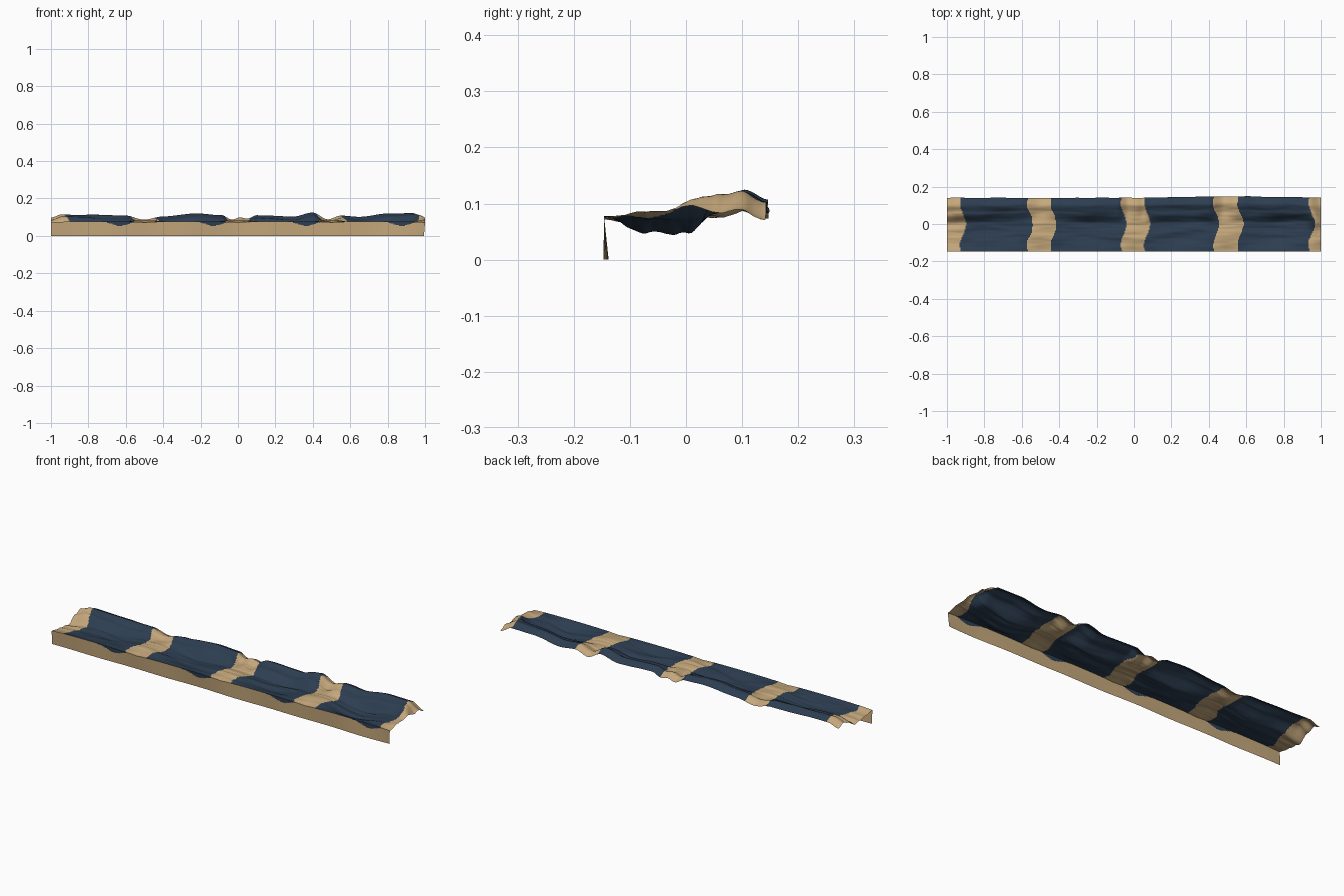
import bpy, bmesh, math
from mathutils import Vector, noise

if "Cube" in bpy.data.objects:
    bpy.data.objects.remove(bpy.data.objects["Cube"])


def material(name, rgb):
    m = bpy.data.materials.new(name)
    m.diffuse_color = (*rgb, 1)
    m.use_nodes = True
    m.node_tree.nodes["Principled BSDF"].inputs["Base Color"].default_value = m.diffuse_color
    return m


tan = material("tan cloth", (0.56, 0.39, 0.20))
navy = material("navy cloth", (0.026, 0.048, 0.083))

# Height of the rear roll, and of the sagging middle, along the length
ROLL = [(-1, .098), (-.94, .116), (-.6, .108), (-.5, .088), (-.4, .104), (-.2, .119),
        (-.09, .114), (-.03, .088), (.01, .098), (.05, .09), (.1, .11), (.3, .102),
        (.4, .124), (.48, .09), (.55, .11), (.65, .1), (.8, .12), (.93, .12), (1, .088)]
SAG = [(-1, .055), (-.9, .062), (-.72, .06), (-.5, .078), (-.25, .06), (0, .08),
       (.25, .058), (.5, .08), (.75, .046), (.92, .07), (1, .082)]
PANELS = [(-.915, -.555), (-.43, -.055), (.07, .44), (.57, .95)]


def ease(points, x):
    """Smoothly interpolate a list of (position, value) pairs."""
    if x <= points[0][0]:
        return points[0][1]
    for (a, va), (b, vb) in zip(points, points[1:]):
        if x <= b:
            t = (x - a) / (b - a)
            return va + (vb - va) * t * t * (3 - 2 * t)
    return points[-1][1]


def top_height(x, t):
    roll, sag = ease(ROLL, x), ease(SAG, x)
    front = .079 - .005 * math.exp(-((x % .5 - .25) / .2) ** 2 * -1) * .3
    z = ease([(0, front), (.25, sag + .004), (.52, sag), (.72, roll - .014),
              (.86, roll), (1, roll - .017)], t)
    # long folds running mostly lengthwise
    fold = noise.noise(Vector((x * 5, t * 7, 3))) * .008
    fold += noise.noise(Vector((x * 9, t * 18, 8))) * .003
    # small raised fold at the right-hand end
    bump = .032 * math.exp(-((x - .97) / .035) ** 2 - ((t - .6) / .16) ** 2)
    return min(z + fold * math.sin(math.pi * t) ** .5 + bump, .127)


def grid_part(name, rows, cols, position, is_navy):
    bm = bmesh.new()
    vs = [[bm.verts.new(position(-1 + 2 * i / cols, j / rows)) for i in range(cols + 1)]
          for j in range(rows + 1)]
    for j in range(rows):
        for i in range(cols):
            f = bm.faces.new((vs[j][i], vs[j][i + 1], vs[j + 1][i + 1], vs[j + 1][i]))
            f.smooth = True
            f.material_index = int(is_navy(f.calc_center_median()))
    me = bpy.data.meshes.new(name)
    bm.to_mesh(me)
    bm.free()
    me.materials.append(tan)
    me.materials.append(navy)
    ob = bpy.data.objects.new(name, me)
    bpy.context.collection.objects.link(ob)
    return ob


# Draped top of the cover
def top_position(x, t):
    back = .14 + .007 * max(0, math.sin(x * 3)) + .003 * noise.noise(Vector((x * 9, 0, 1)))
    return x, -.146 + (back + .146) * t, top_height(x, t)


def top_navy(c):
    wobble = .016 * math.cos(c.y * 28) + .006 * noise.noise(Vector((c.x * 3, c.y * 30, 5)))
    return any(a + wobble < c.x < b + wobble for a, b in PANELS)


# Hanging front skirt, meeting the top along its front edge
def skirt_position(x, t):
    z = top_height(x, 0) * t
    sway = (noise.noise(Vector((x * 3, 0, 2))) * .012 + .004) * (1 - t)
    return x * (1 - .006 * (1 - t) * (x > 0)), -.146 + sway, z


def skirt_navy(c):
    for a, b in PANELS:
        if a < c.x < b:
            lobe = math.exp(-((c.x - (b - .075)) / .06) ** 2)
            return c.z > .077 - .023 * lobe
    return False


grid_part("cover_top", 56, 360, top_position, top_navy)
grid_part("cover_front_skirt", 20, 360, skirt_position, skirt_navy)
